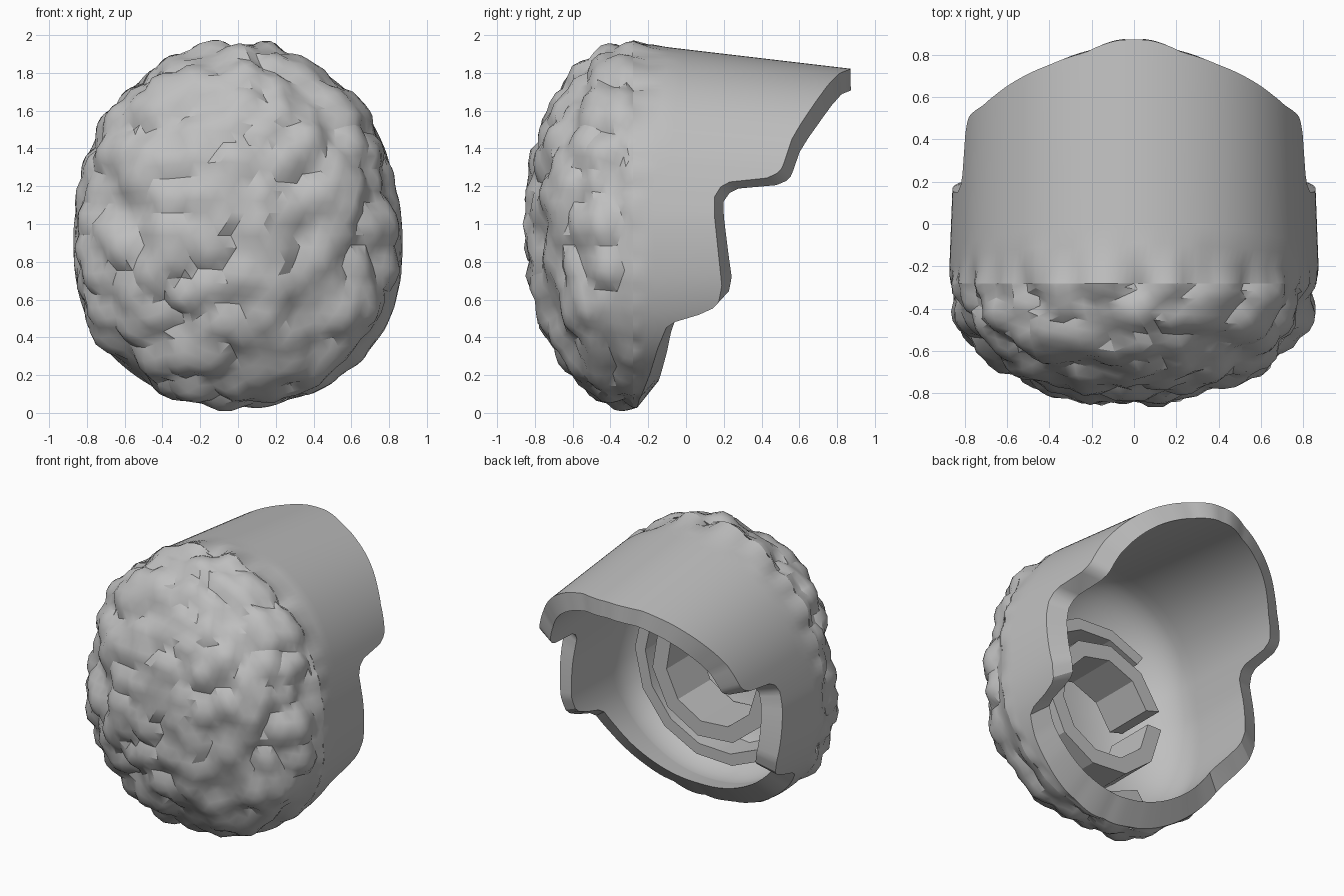
import bpy, bmesh, math
from mathutils import Vector, noise

if "Cube" in bpy.data.objects:
    bpy.data.objects.remove(bpy.data.objects["Cube"])

grey = bpy.data.materials.new("plain_grey")
grey.use_nodes = True
colour = (0.52, 0.52, 0.52, 1)
grey.diffuse_color = colour
grey.node_tree.nodes["Principled BSDF"].inputs["Base Color"].default_value = colour

COLS = 180
SEAM = -0.28      # where the rough dome meets the smooth hood
WALL = 0.13
DEPTH = 0.57      # of the dome in front of the seam

# Half outline of the widest section (x, z)
OUTLINE = [(0, 1.96), (0.3, 1.9), (0.55, 1.75), (0.74, 1.5), (0.83, 1.2), (0.87, 0.85),
           (0.84, 0.6), (0.75, 0.39), (0.5, 0.16), (0.25, 0.05), (0, 0.02)]
# Rear edge of the hood (z, y)
REAR = [(0, -0.27), (0.2, -0.19), (0.33, -0.15), (0.45, -0.1), (0.47, -0.05), (0.51, 0.12),
        (0.55, 0.17), (0.65, 0.19), (0.85, 0.17), (1.05, 0.15), (1.15, 0.15), (1.22, 0.19),
        (1.25, 0.26), (1.27, 0.46), (1.33, 0.51), (1.5, 0.56), (1.6, 0.61), (1.74, 0.69),
        (1.84, 0.75), (1.92, 0.81), (1.955, 0.87)]


def lerp_table(table, k):
    k = min(max(k, table[0][0]), table[-1][0])
    for (a, u), (b, v) in zip(table, table[1:]):
        if k <= b:
            return u + (v - u) * (k - a) / (b - a)


POLAR = [(math.atan2(x, z - 1), math.hypot(x, z - 1)) for x, z in OUTLINE]


def radius(a):
    """Outline radius at an angle from the top, averaged to round the corners."""
    total = 0
    for d in (-0.12, -0.06, 0, 0.06, 0.12):
        total += lerp_table(POLAR, abs(math.remainder(a + d, math.tau)))
    return total / 5


def section(a, r, y):
    """Point on the hood, which narrows towards the rear."""
    t = max(0, (y - SEAM) / 1.14)
    return Vector((r * math.sin(a) * (1 - 0.05 * t), y,
                   1 + r * math.cos(a) * (1 - 0.14 * t)))


def roughen(p):
    """Rounded pebbles that fade out along the hood, sooner on its sides."""
    start = -0.22 + 0.1 * max(0, p.z - 1)
    fade = min(1, max(0, (start - p.y) / 0.14))
    if fade == 0:
        return p
    nearest = noise.voronoi(p * 5.4 + 0.25 * noise.noise_vector(p * 3))[0][0]
    height = 0.027 - 0.13 * min(nearest, 0.75) ** 2 + 0.025 * noise.noise(p * 3.1)
    out = Vector((p.x, (p.y - SEAM) * 1.6, p.z - 1)).normalized()
    return p + out * height * fade


def finish(bm, name, angle):
    bmesh.ops.recalc_face_normals(bm, faces=bm.faces)
    mesh = bpy.data.meshes.new(name)
    bm.to_mesh(mesh)
    bm.free()
    mesh.materials.append(grey)
    obj = bpy.data.objects.new(name, mesh)
    bpy.context.collection.objects.link(obj)
    bpy.ops.object.select_all(action="DESELECT")
    obj.select_set(True)
    bpy.context.view_layer.objects.active = obj
    bpy.ops.object.shade_smooth_by_angle(angle=math.radians(angle))


# Pebbled dome: half a sphere fitted to the outline
bm = bmesh.new()
bmesh.ops.create_icosphere(bm, subdivisions=5, radius=1)
bmesh.ops.bisect_plane(bm, geom=bm.verts[:] + bm.edges[:] + bm.faces[:], dist=0.0001,
                       plane_co=(0, 0, 0), plane_no=(0, 1, 0), clear_outer=True)
for v in bm.verts:
    a = math.atan2(v.co.x, v.co.z)
    reach = math.hypot(v.co.x, v.co.z)
    v.co = roughen(section(a, radius(a) * reach, SEAM + DEPTH * v.co.y))
finish(bm, "pebbled_dome", 30)

# Hood with its rim and the hollow inside
angles = [math.tau * i / COLS for i in range(COLS)]
radii = [radius(a) for a in angles]
rear = [lerp_table(REAR, 1 + r * math.cos(a)) for a, r in zip(angles, radii)]


def hood_ring(f, wall):
    ring = []
    for a, r, y in zip(angles, radii, rear):
        if wall:
            y += 0.05 * abs(math.sin(a)) + 0.11 * max(0, -math.cos(a)) ** 3
        ring.append(section(a, r - wall, SEAM + (y - SEAM) * f))
    return ring


def lining_ring(phi):
    return [section(a, (r - WALL) * math.sin(phi) ** 0.85, SEAM - 0.45 * math.cos(phi))
            for a, r in zip(angles, radii)]


HOOD, LINING = 12, 12
rings = [[roughen(p) for p in hood_ring(i / HOOD, 0)] for i in range(HOOD + 1)]
rings += [hood_ring(i / HOOD, WALL) for i in range(HOOD, 0, -1)]
rings += [lining_ring(math.pi / 2 * i / LINING) for i in range(LINING, 0, -1)]

bm = bmesh.new()
grid = [[bm.verts.new(p) for p in ring] for ring in rings]
for lower, upper in zip(grid, grid[1:]):
    for i in range(COLS):
        j = (i + 1) % COLS
        bm.faces.new((lower[i], lower[j], upper[j], upper[i]))
bm.faces.new(grid[-1])
finish(bm, "hood", 32)


def collar(name, start, sweep, sides, inner, outer, back, front):
    """Open ring of flat-sided segments around the front-to-back axis."""
    bm = bmesh.new()
    loops = []
    for i in range(sides + 1):
        a = math.radians(start + sweep * i / sides)
        loops.append([bm.verts.new((r * math.cos(a), y, 0.87 + r * math.sin(a)))
                      for r, y in ((outer, back), (inner, back),
                                   (inner, front), (outer, front))])
    for one, two in zip(loops, loops[1:]):
        for k in range(4):
            m = (k + 1) % 4
            bm.faces.new((one[k], one[m], two[m], two[k]))
    bm.faces.new(loops[0])
    bm.faces.new(loops[-1])
    finish(bm, name, 25)


# Collar with a gap on the right side, and a wider ledge around it
collar("inner_collar", 180, 344, 10, 0.35, 0.46, -0.28, -0.64)
collar("outer_ledge", -125, 250, 10, 0.56, 0.64, -0.35, -0.58)
